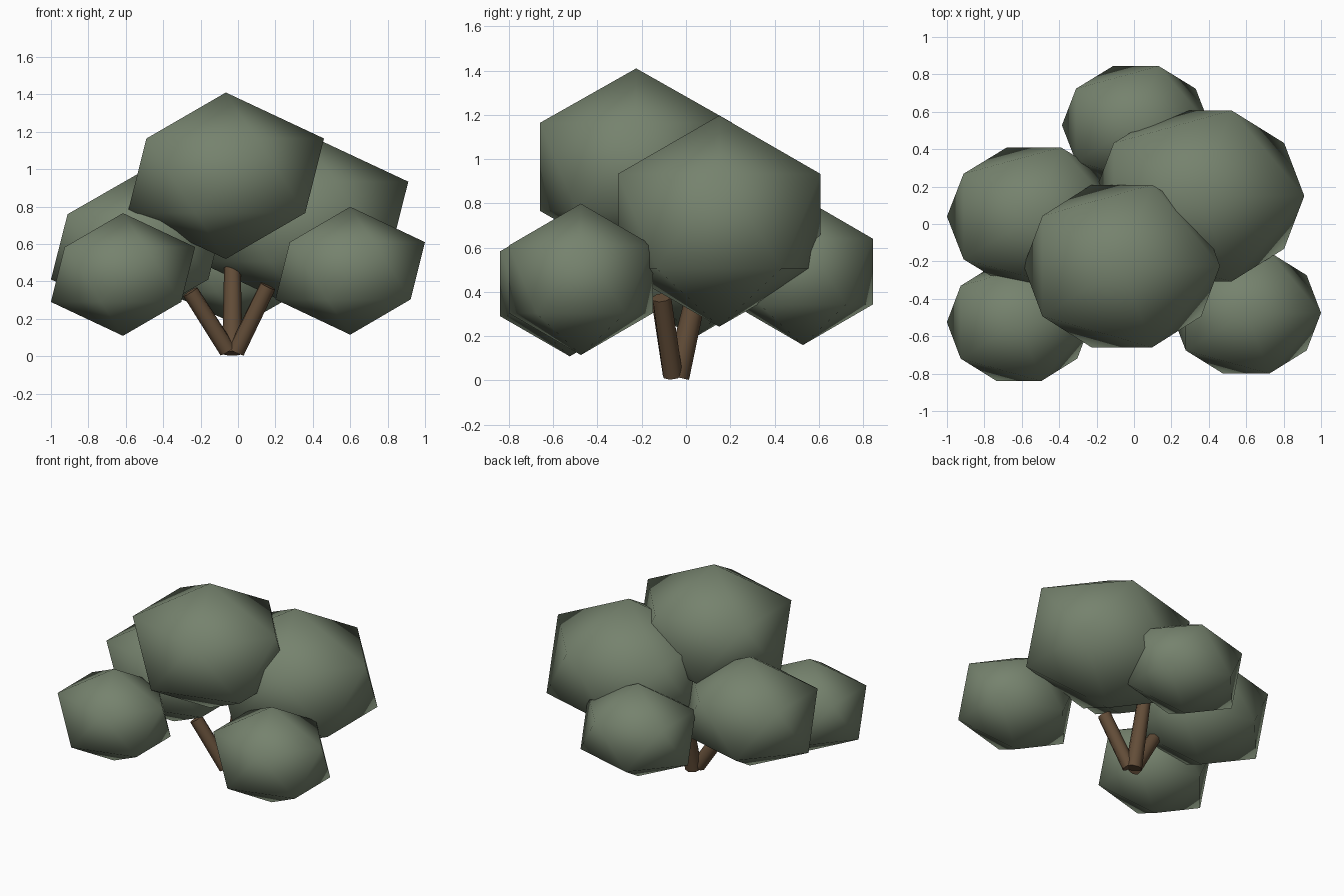
import bpy
import math
from mathutils import Vector

cube = bpy.data.objects.get("Cube")
if cube:
    bpy.data.objects.remove(cube, do_unlink=True)


def make_material(name, rgb):
    mat = bpy.data.materials.new(name)
    mat.use_nodes = True
    mat.diffuse_color = (*rgb, 1)
    mat.node_tree.nodes["Principled BSDF"].inputs["Base Color"].default_value = (*rgb, 1)
    return mat


leaf_green = make_material("leaf green", (0.18, 0.225, 0.155))
bark_brown = make_material("bark brown", (0.125, 0.075, 0.04))


def foliage(name, center, radii):
    """Squashed icosahedron with smooth shading."""
    bpy.ops.mesh.primitive_ico_sphere_add(subdivisions=1, radius=1, location=center)
    ob = bpy.context.object
    ob.name = name
    ob.scale = radii
    bpy.ops.object.transform_apply(location=False, rotation=False, scale=True)
    bpy.ops.object.shade_smooth()
    ob.data.materials.append(leaf_green)


def branch(name, start, end, r_start, r_end):
    """Tapered eight-sided limb between two points."""
    a, b = Vector(start), Vector(end)
    axis = b - a
    bpy.ops.mesh.primitive_cone_add(vertices=8, radius1=r_start, radius2=r_end,
                                    depth=axis.length, location=(a + b) / 2)
    ob = bpy.context.object
    ob.name = name
    ob.rotation_euler = axis.to_track_quat("Z", "Y").to_euler()
    bpy.ops.object.shade_smooth_by_angle(angle=math.radians(60))
    ob.data.materials.append(bark_brown)


# Foliage clumps
foliage("foliage_top", (-0.065, -0.225, 0.965), (0.587, 0.511, 0.445))
foliage("foliage_left_large", (0.347, 0.15, 0.72), (0.63, 0.538, 0.477))
foliage("foliage_right_middle", (-0.535, 0.04, 0.585), (0.52, 0.435, 0.39))
foliage("foliage_back", (0.01, 0.528, 0.492), (0.442, 0.372, 0.332))
foliage("foliage_right_front", (-0.615, -0.525, 0.437), (0.431, 0.37, 0.328))
foliage("foliage_left_front", (0.6, -0.475, 0.457), (0.447, 0.382, 0.342))

# Branches fanning out from the base
branch("branch_center", (-0.03, -0.04, 0.015), (-0.03, 0.13, 0.75), 0.055, 0.038)
branch("branch_right", (-0.055, -0.06, 0.03), (-0.255, -0.11, 0.345), 0.047, 0.045)
branch("branch_left", (-0.01, -0.06, 0.025), (0.16, -0.11, 0.375), 0.047, 0.045)
